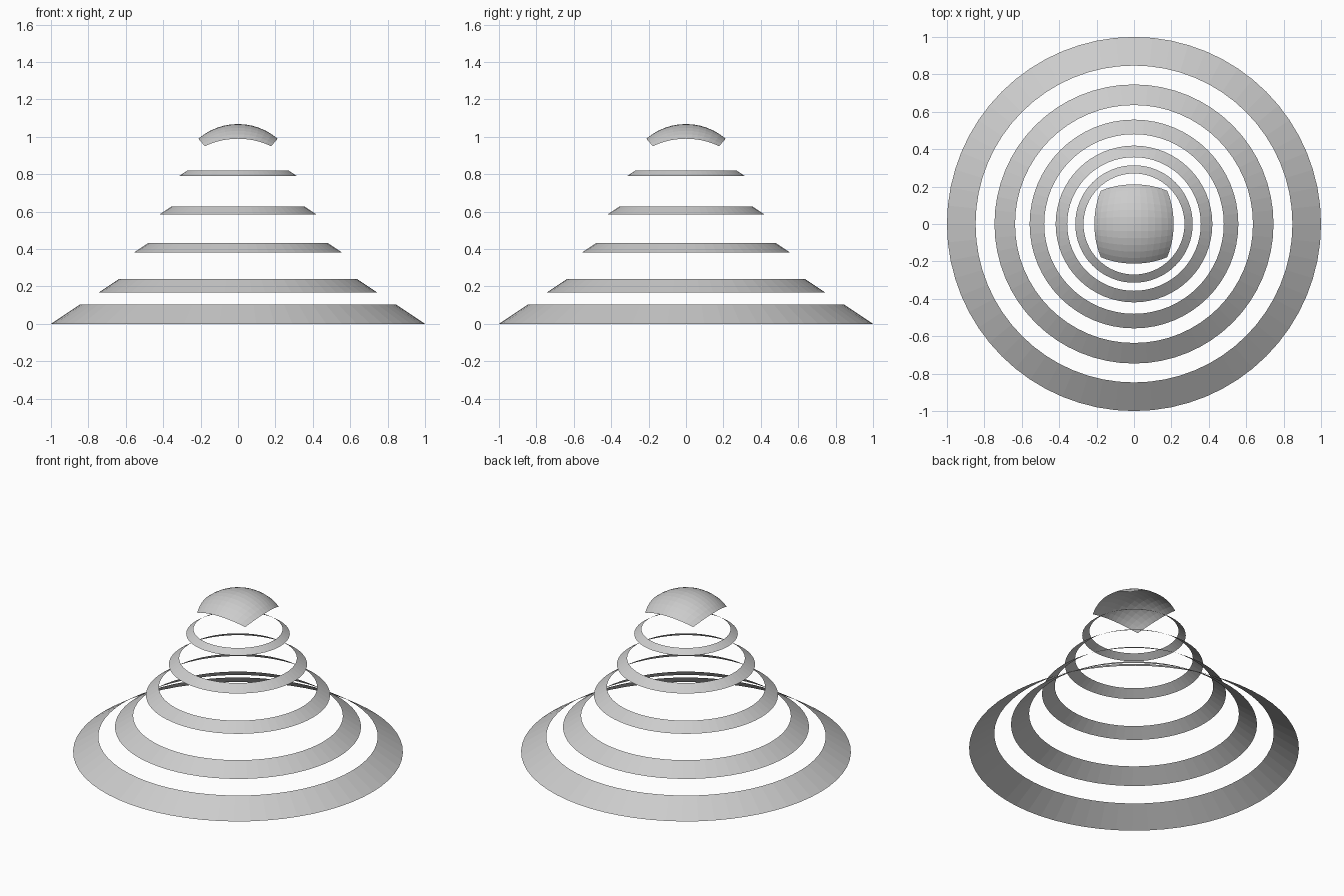
import bpy, bmesh, math

if "Cube" in bpy.data.objects:
    bpy.data.objects.remove(bpy.data.objects["Cube"])

def make(name, bm):
    bmesh.ops.recalc_face_normals(bm, faces=bm.faces)
    if sum(f.normal.z for f in bm.faces) < 0:
        bmesh.ops.reverse_faces(bm, faces=bm.faces)
    me = bpy.data.meshes.new(name)
    bm.to_mesh(me)
    bm.free()
    ob = bpy.data.objects.new(name, me)
    bpy.context.collection.objects.link(ob)
    return ob

def band(name, r0, z0, r1, z1, n=64):
    """Thin open conical ring."""
    bm = bmesh.new()
    loops = [[bm.verts.new((r * math.cos(2 * math.pi * i / n), r * math.sin(2 * math.pi * i / n), z))
              for i in range(n)] for r, z in ((r0, z0), (r1, z1))]
    for i in range(n):
        j = (i + 1) % n
        bm.faces.new((loops[0][i], loops[0][j], loops[1][j], loops[1][i]))
    return make(name, bm)

# Five stacked sloping rings: lower radius, lower z, upper radius, upper z
rings = [(1.0, 0.0, 0.847, 0.102), (0.746, 0.166, 0.636, 0.24),
         (0.558, 0.38, 0.48, 0.432), (0.419, 0.585, 0.357, 0.626),
         (0.314, 0.79, 0.27, 0.82)]
for k, r in enumerate(rings):
    band(f"ring_{k + 1}", *r)

# Square spherical patch on top, bounded by great circles
R, half, top, n = 0.325, math.atan(0.86), 1.068, 12
bm = bmesh.new()
bmesh.ops.create_grid(bm, x_segments=n, y_segments=n, size=1)
for v in bm.verts:
    x, y = math.tan(v.co.x * half), math.tan(v.co.y * half)
    s = R / math.sqrt(1 + x * x + y * y)
    v.co = (x * s, y * s, top - R + s)
make("domed_cap", bm)
